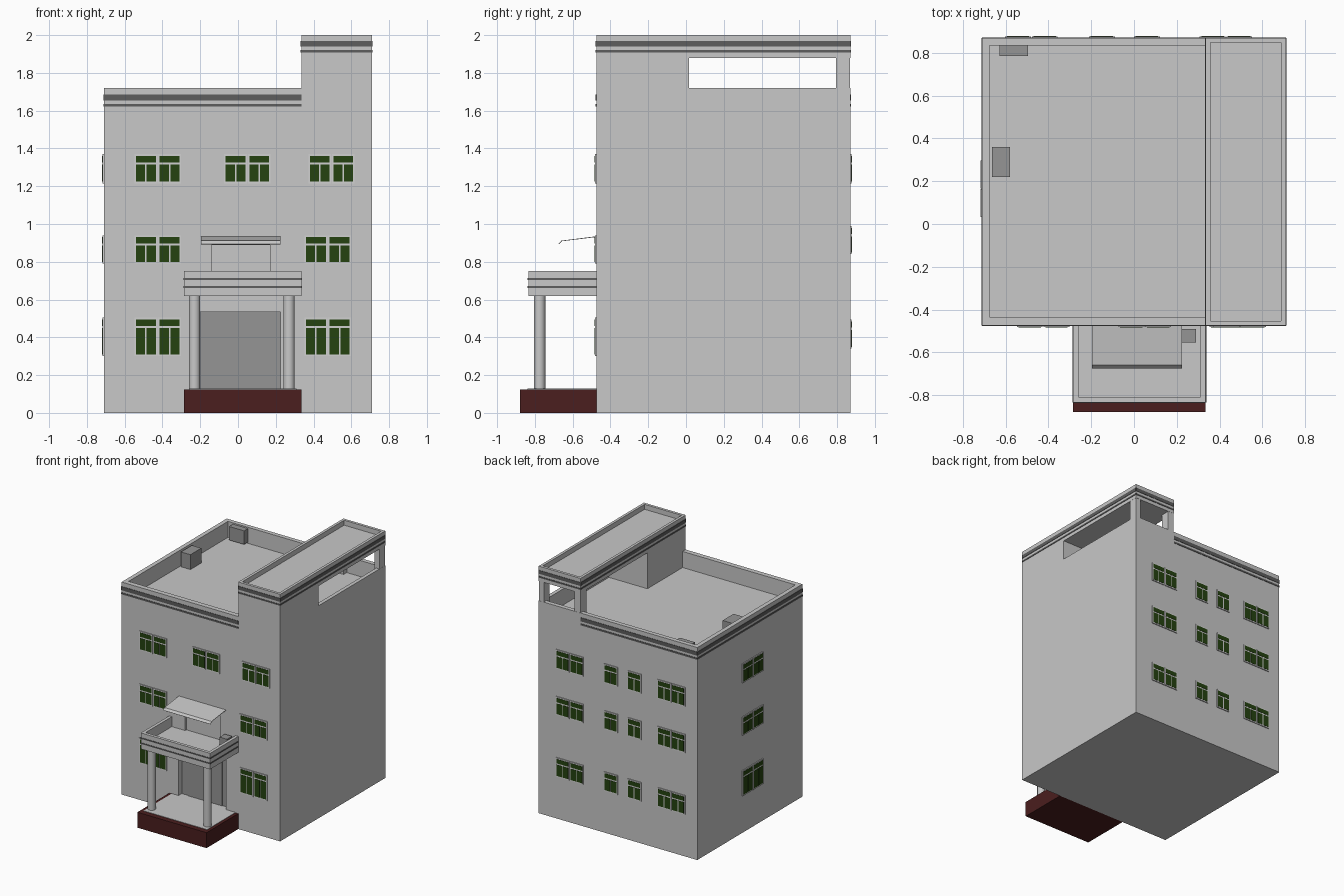
import bpy, bmesh, math
from mathutils import Matrix, Vector

if "Cube" in bpy.data.objects:
    bpy.data.objects.remove(bpy.data.objects["Cube"])


def material(name, r, g, b):
    m = bpy.data.materials.new(name)
    m.diffuse_color = (r, g, b, 1)
    m.use_nodes = True
    m.node_tree.nodes["Principled BSDF"].inputs["Base Color"].default_value = m.diffuse_color
    return m


WALL = material("pale grey wall", 0.58, 0.58, 0.58)
FRAME = material("light window frame", 0.64, 0.64, 0.64)
DARK = material("dark grey stripe", 0.11, 0.11, 0.11)
MID = material("mid grey", 0.30, 0.30, 0.30)
RED = material("dark red plinth", 0.069, 0.013, 0.013)
GREEN = material("dark green glass", 0.018, 0.054, 0.005)


def add_box(bm, x, y, z, mat_index=0, matrix=Matrix()):
    """Box from (min, max) ranges, added to a bmesh."""
    size = Vector((x[1] - x[0], y[1] - y[0], z[1] - z[0]))
    mid = Vector((x[0] + x[1], y[0] + y[1], z[0] + z[1])) / 2
    verts = bmesh.ops.create_cube(
        bm, size=1, matrix=matrix @ Matrix.Translation(mid) @ Matrix.Diagonal((*size, 1)))["verts"]
    for f in {f for v in verts for f in v.link_faces}:
        f.material_index = mat_index


def finish(bm, name, *mats):
    me = bpy.data.meshes.new(name)
    bm.to_mesh(me)
    bm.free()
    for m in mats:
        me.materials.append(m)
    ob = bpy.data.objects.new(name, me)
    bpy.context.collection.objects.link(ob)
    return ob


def box(name, x, y, z, mat):
    bm = bmesh.new()
    add_box(bm, x, y, z)
    return finish(bm, name, mat)


def cut(ob, x, y, z):
    """Carve a box-shaped hole and bake the result."""
    cutter = box("cutter", x, y, z, WALL)
    cutter.hide_render = True
    mod = ob.modifiers.new("cut", "BOOLEAN")
    mod.operation, mod.solver, mod.object = "DIFFERENCE", "EXACT", cutter
    bpy.context.view_layer.objects.active = ob
    bpy.ops.object.modifier_apply(modifier=mod.name)
    bpy.data.objects.remove(cutter)


def stripes(name, x, y, levels, sides):
    """Thin dark plates around a rectangular outline."""
    t = 0.003
    plates = {"front": ((x[0], x[1]), (y[0] - t, y[0])),
              "back": ((x[0], x[1]), (y[1], y[1] + t)),
              "left": ((x[0] - t, x[0]), (y[0], y[1])),
              "right": ((x[1], x[1] + t), (y[0], y[1]))}
    bm = bmesh.new()
    for z in levels:
        for s in sides:
            add_box(bm, *plates[s], z)
    finish(bm, name, DARK)


def window(name, pos, turn, width, z0, z1, panels=2):
    """Casement plates; pos is the wall point (x, y) at the window centre."""
    m = Matrix.Translation((*pos, 0)) @ Matrix.Rotation(turn, 4, "Z")
    bm = bmesh.new()
    pw = width / panels
    for i in range(panels):
        a = -width / 2 + i * pw + 0.002
        b = a + pw - 0.004
        add_box(bm, (a, b), (-0.007, 0.001), (z0, z1), 0, m)
        mid, split = (a + b) / 2, z1 - 0.05
        out = (-0.009, -0.006)
        add_box(bm, (a + .008, b - .008), out, (split + .006, z1 - .01), 1, m)
        add_box(bm, (a + .008, mid - .004), out, (z0 + .01, split - .005), 1, m)
        add_box(bm, (mid + .004, b - .008), out, (z0 + .01, split - .005), 1, m)
    finish(bm, name, FRAME, GREEN)


X0, X1, Y0, Y1 = -0.71, 0.71, -0.475, 0.87
TX = 0.335          # left side of the tower
ROOF, TOP = 1.59, 1.72

# Main block with sunken roof and door recesses
body = box("main_block", (X0, X1), (Y0, Y1), (0, TOP), WALL)
cut(body, (-0.675, TX), (-0.435, 0.835), (ROOF, 2))
cut(body, (TX - 0.05, 0.68), (0.015, 0.835), (ROOF, 2))
cut(body, (-0.20, 0.225), (-0.6, Y0 + 0.05), (0.125, 0.535))
cut(body, (-0.14, 0.17), (-0.6, Y0 + 0.015), (0.67, 0.89))
stripes("main_stripes", (X0, TX), (Y0, Y1), [(1.655, 1.685), (1.622, 1.636)],
        ["front", "left", "back"])

# Roof tower: stair room, rear posts and tray-shaped slab
box("stair_room", (TX, X1), (Y0, 0.015), (TOP, 1.88), WALL)
for side, x in (("left", (TX + .001, 0.39)), ("right", (0.665, X1 - .001))):
    box(f"tower_post_{side}", x, (0.795, Y1 - .001), (ROOF - .01, 1.885), WALL)
slab = box("tower_roof", (TX, X1), (Y0, Y1), (1.88, 2.0), WALL)
cut(slab, (TX + 0.022, X1 - 0.022), (Y0 + 0.022, Y1 - 0.022), (1.96, 2.1))
stripes("tower_stripes", (TX, X1), (Y0, Y1), [(1.94, 1.968), (1.908, 1.92)],
        ["front", "left", "right", "back"])

# Roof boxes
box("roof_box_left", (-0.665, -0.58), (0.22, 0.36), (ROOF - .002, 1.71), MID)
box("roof_box_back", (-0.63, -0.495), (0.785, 0.834), (1.60, 1.71), MID)

# Entrance door: surround and inner leaf inside the recess
box("door_surround", (-0.199, 0.224), (-0.433, -0.424), (0.126, 0.534), MID)
box("door_leaf", (-0.14, 0.165), (-0.439, -0.432), (0.126, 0.49), MID)

# Porch: plinth, floor, columns and tray-shaped roof
PX, PY = (-0.285, TX), (-0.835, Y0)
box("porch_plinth", PX, (-0.88, Y0), (0, 0.125), RED)
box("porch_floor", (-0.26, 0.31), (-0.838, Y0 + 0.049), (0.12, 0.128), WALL)
for side, x in (("left", -0.23), ("right", 0.27)):
    bm = bmesh.new()
    bmesh.ops.create_cone(bm, cap_ends=True, segments=24, radius1=0.03, radius2=0.03,
                          depth=0.5, matrix=Matrix.Translation((x, -0.775, 0.375)))
    for f in bm.faces:
        f.smooth = len(f.verts) == 4
    finish(bm, f"porch_column_{side}", WALL)
porch = box("porch_roof", PX, PY, (0.62, 0.75), WALL)
cut(porch, (PX[0] + .025, PX[1] - .025), (PY[0] + .025, Y0 + .1), (0.67, 0.9))
stripes("porch_stripes", PX, PY, [(0.703, 0.713), (0.662, 0.672)], ["front", "left", "right"])
box("balcony_box", (0.225, 0.29), (-0.555, -0.49), (0.668, 0.745), MID)

# Sloping canopy sheet with a turned-down lip
bm = bmesh.new()
rows = [[bm.verts.new((x, y, z)) for x in (-0.197, 0.225)]
        for y, z in ((Y0, 0.935), (-0.66, 0.912), (-0.675, 0.895))]
for a, b in zip(rows, rows[1:]):
    bm.faces.new((a[0], b[0], b[1], a[1]))
canopy = finish(bm, "canopy", WALL)
canopy.modifiers.new("thickness", "SOLIDIFY").thickness = 0.004

# Windows: front, left side, back
FRONT_ROWS = [(0.30, 0.505, (-0.425, 0.475)), (0.79, 0.94, (-0.425, 0.475)),
              (1.215, 1.37, (-0.425, 0.05, 0.495))]
for r, (z0, z1, xs) in enumerate(FRONT_ROWS, 1):
    for i, x in enumerate(xs, 1):
        window(f"front_window_{r}_{i}", (x, Y0), 0, 0.25, z0, z1)
    window(f"side_window_{r}", (X0, 0.165), -math.pi / 2, 0.27, z0, z1)
for r, (z0, z1) in enumerate([(0.34, 0.495), (0.84, 0.99), (1.215, 1.37)], 1):
    for i, (x, w, n) in enumerate([(-0.48, 0.25, 2), (-0.15, 0.125, 1),
                                   (0.06, 0.125, 1), (0.43, 0.25, 2)], 1):
        window(f"back_window_{r}_{i}", (x, Y1), math.pi, w, z0, z1, n)
